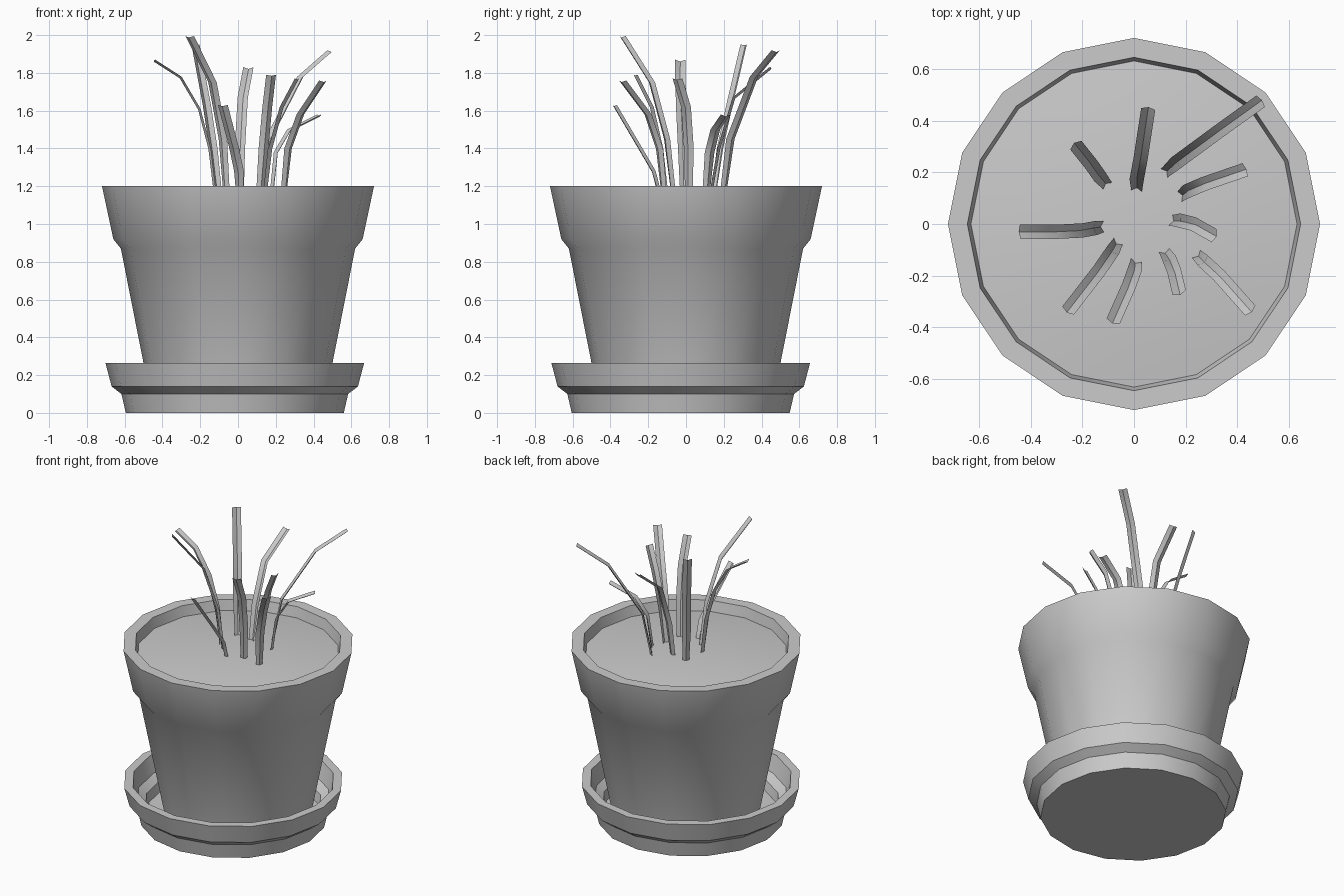
import bpy, math
from mathutils import Vector

if "Cube" in bpy.data.objects:
    bpy.data.objects.remove(bpy.data.objects["Cube"])

SIDES = 16


def make(name, verts, faces, angle=35):
    me = bpy.data.meshes.new(name)
    me.from_pydata(verts, [], faces)
    me.update()
    ob = bpy.data.objects.new(name, me)
    bpy.context.collection.objects.link(ob)
    bpy.ops.object.select_all(action='DESELECT')
    ob.select_set(True)
    bpy.context.view_layer.objects.active = ob
    bpy.ops.object.shade_smooth_by_angle(angle=math.radians(angle))
    return ob


def lathe(name, profile, cx=0, cy=0, cap_start=True):
    """Spin (radius, z) points; close the first ring if asked and always the last."""
    verts, faces = [], []
    for r, z in profile:
        for i in range(SIDES):
            a = 2 * math.pi * i / SIDES
            verts.append((cx + r * math.cos(a), cy + r * math.sin(a), z))
    for k in range(len(profile) - 1):
        for i in range(SIDES):
            j = (i + 1) % SIDES
            a, b = k * SIDES, (k + 1) * SIDES
            faces.append((a + i, a + j, b + j, b + i))
    if cap_start:
        faces.append(tuple(reversed(range(SIDES))))
    last = (len(profile) - 1) * SIDES
    faces.append(tuple(range(last, last + SIDES)))
    return make(name, verts, faces)


def blade(name, path, width=0.055, fold=0.012):
    """Creased leaf strip following a path, folded along its middle."""
    pts = [Vector(p) for p in path]
    out = pts[-1] - pts[0]
    out.z = 0
    out.normalize()
    side = Vector((-out.y, out.x, 0))
    verts, faces = [], []
    for i, p in enumerate(pts):
        t = (pts[min(i + 1, len(pts) - 1)] - pts[max(i - 1, 0)]).normalized()
        normal = side.cross(t).normalized()
        w = width * (0.75 if i == 0 else 1)
        for s in (-1, 0, 1):
            verts.append(p + side * s * w / 2 + normal * (fold if s == 0 else 0))
    for i in range(len(pts) - 1):
        for s in (0, 1):
            a = i * 3 + s
            faces.append((a, a + 1, a + 4, a + 3))
    return make(name, verts, faces, 40)


# Saucer, slightly off centre under the pot
lathe("saucer", [(0.577, 0), (0.60, 0.10), (0.652, 0.14), (0.685, 0.265),
                 (0.63, 0.265), (0.60, 0.155), (0.55, 0.12), (0.535, 0.06)],
      -0.017, -0.028)

# Pot with thick collar and open top
lathe("pot", [(0.46, 0.06), (0.62, 0.87), (0.66, 0.92), (0.72, 1.2),
              (0.645, 1.2), (0.625, 1.10)])

# Gently domed soil
lathe("soil", [(0.632, 1.13), (0.48, 1.148), (0.3, 1.162), (0.12, 1.17)], cap_start=False)

# Leaves: root to tip
leaves = [
    [(-0.10, 0.145, 1.15), (-0.13, 0.18, 1.4), (-0.165, 0.23, 1.63), (-0.225, 0.305, 1.95)],
    [(0.01, 0.125, 1.15), (0.01, 0.17, 1.4), (0.025, 0.25, 1.67), (0.055, 0.445, 1.83)],
    [(0.115, 0.195, 1.15), (0.16, 0.235, 1.45), (0.33, 0.36, 1.78), (0.49, 0.475, 1.92)],
    [(0.175, 0.105, 1.15), (0.20, 0.125, 1.38), (0.27, 0.155, 1.50), (0.43, 0.21, 1.58)],
    [(0.14, 0.015, 1.15), (0.17, 0.015, 1.4), (0.23, 0.0, 1.62), (0.31, -0.045, 1.77)],
    [(0.24, -0.115, 1.15), (0.265, -0.14, 1.4), (0.33, -0.20, 1.58), (0.45, -0.335, 1.76)],
    [(0.115, -0.10, 1.15), (0.135, -0.13, 1.4), (0.155, -0.18, 1.62), (0.175, -0.265, 1.79)],
    [(0.01, -0.135, 1.15), (0.005, -0.17, 1.28), (-0.02, -0.24, 1.4), (-0.08, -0.375, 1.63)],
    [(-0.06, -0.065, 1.15), (-0.08, -0.10, 1.45), (-0.135, -0.18, 1.75), (-0.255, -0.335, 1.995)],
    [(-0.115, -0.01, 1.15), (-0.145, -0.015, 1.4), (-0.20, -0.025, 1.61), (-0.30, -0.03, 1.78),
     (-0.44, -0.03, 1.87)],
]
for n, path in enumerate(leaves):
    blade(f"leaf_{n + 1}", path)
